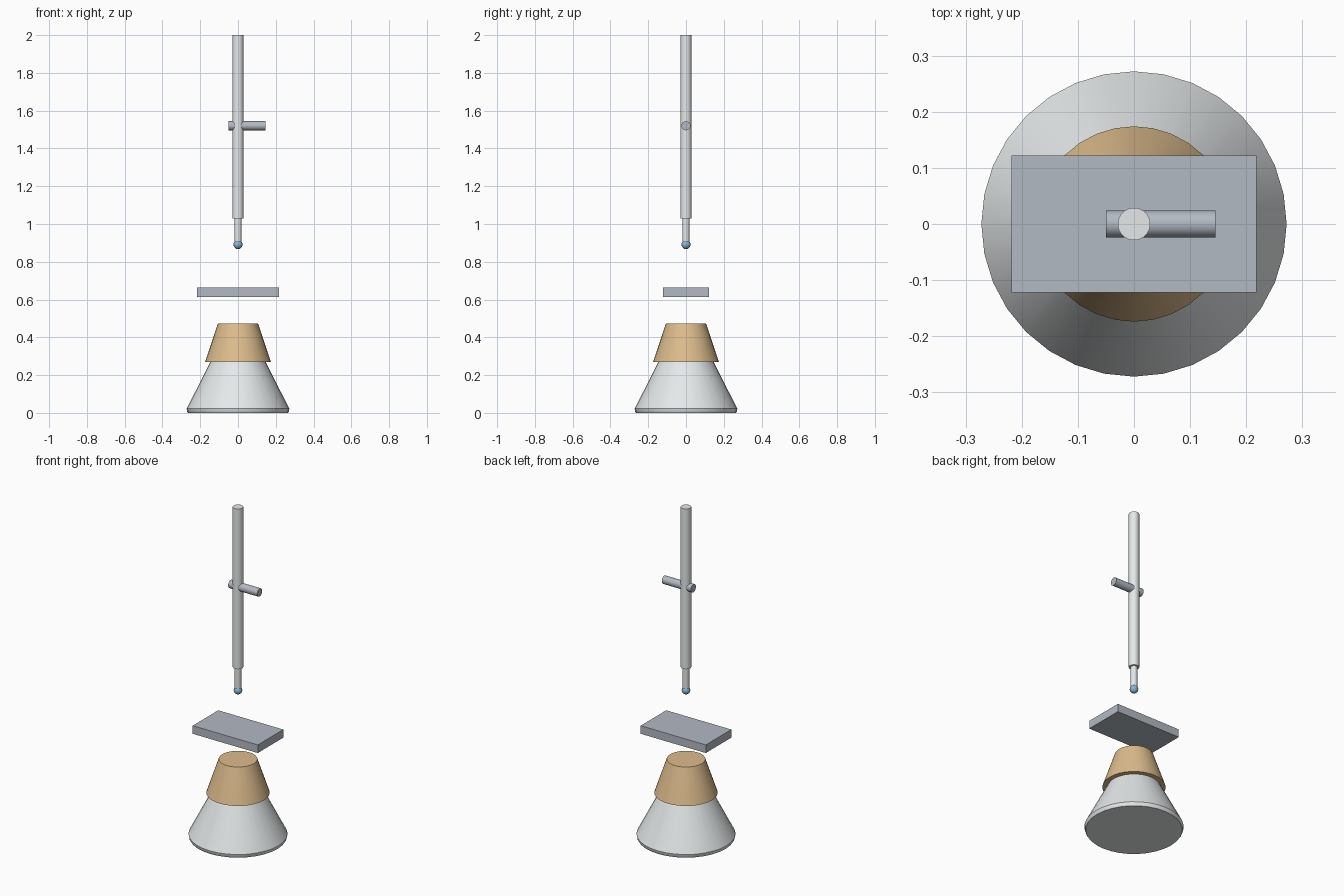
import bpy, math

if "Cube" in bpy.data.objects:
    bpy.data.objects.remove(bpy.data.objects["Cube"])


def material(name, color):
    m = bpy.data.materials.new(name)
    m.diffuse_color = (*color, 1)
    m.use_nodes = True
    m.node_tree.nodes["Principled BSDF"].inputs["Base Color"].default_value = m.diffuse_color
    return m


def smooth(obj, name, mat):
    obj.name = name
    if mat:
        obj.data.materials.append(mat)
    bpy.ops.object.shade_smooth_by_angle(angle=math.radians(30))
    return obj


def rod(name, r1, r2, z0, z1, mat=None, sides=32):
    bpy.ops.mesh.primitive_cone_add(vertices=sides, radius1=r1, radius2=r2,
                                    depth=z1 - z0, location=(0, 0, (z0 + z1) / 2))
    return smooth(bpy.context.object, name, mat)


def lathe(name, profile, mat=None, sides=32):
    n = len(profile)
    verts = [(r * math.sin(2 * math.pi * i / sides), r * math.cos(2 * math.pi * i / sides), z)
             for r, z in profile for i in range(sides)]
    faces = [(k * sides + i, (k + 1) * sides + i, (k + 1) * sides + (i + 1) % sides,
              k * sides + (i + 1) % sides) for k in range(n - 1) for i in range(sides)]
    faces += [tuple(range(sides)), tuple(reversed(range((n - 1) * sides, n * sides)))]
    mesh = bpy.data.meshes.new(name)
    mesh.from_pydata(verts, [], faces)
    obj = bpy.data.objects.new(name, mesh)
    bpy.context.collection.objects.link(obj)
    bpy.ops.object.select_all(action='DESELECT')
    obj.select_set(True)
    bpy.context.view_layer.objects.active = obj
    return smooth(obj, name, mat)


pale = material("pale_metal", (0.78, 0.81, 0.82))
wood = material("tan", (0.72, 0.50, 0.26))
steel = material("steel", (0.45, 0.49, 0.55))
blue = material("blue", (0.25, 0.47, 0.68))

# Conical base with a small chamfered foot, and the tan collar on it
lathe("base_cone", [(0.265, 0), (0.269, 0.006), (0.272, 0.022), (0.146, 0.27)], pale)
rod("collar", 0.174, 0.106, 0.27, 0.474, wood)

# Floating plate
bpy.ops.mesh.primitive_cube_add(size=1, location=(0, 0, 0.639))
plate = bpy.context.object
plate.name = "plate"
plate.scale = (0.436, 0.244, 0.049)
plate.data.materials.append(steel)

# Vertical tube, slimmer stem and ball tip
rod("tube", 0.029, 0.029, 1.03, 2.0, pale)
rod("stem", 0.018, 0.018, 0.89, 1.03, pale)
bpy.ops.mesh.primitive_uv_sphere_add(segments=16, ring_count=8, radius=0.024,
                                     location=(0, 0, 0.891))
smooth(bpy.context.object, "ball_tip", blue)

# Cross handle through the tube
handle = rod("handle", 0.024, 0.024, -0.0975, 0.0975, steel)
handle.rotation_euler = (0, math.pi / 2, 0)
handle.location = (0.048, 0, 1.52)
